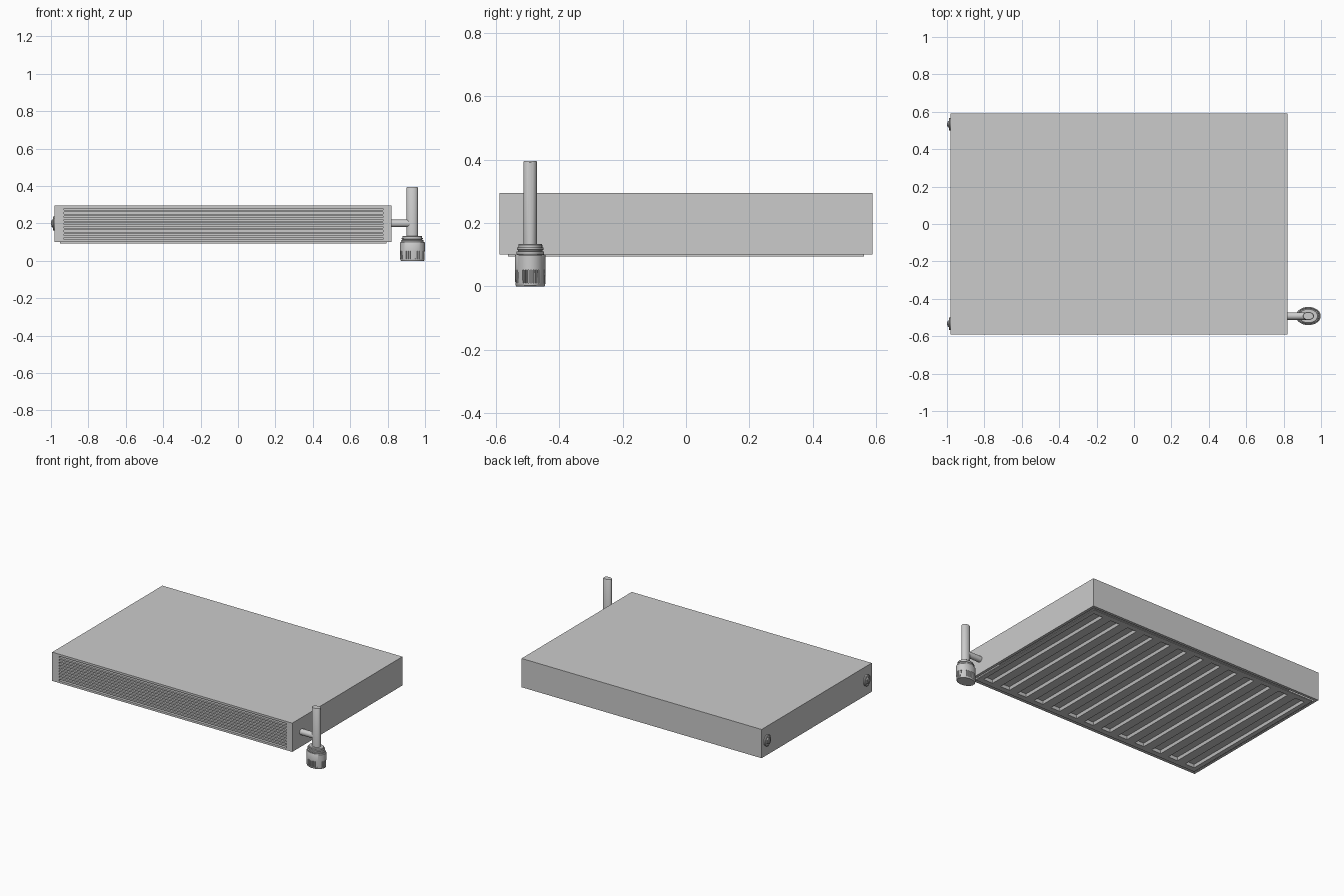
import bpy, bmesh, math
from mathutils import Matrix, Vector

if "Cube" in bpy.data.objects:
    bpy.data.objects.remove(bpy.data.objects["Cube"])


def finish(bm, name, smooth=False):
    bmesh.ops.recalc_face_normals(bm, faces=bm.faces)
    me = bpy.data.meshes.new(name)
    bm.to_mesh(me)
    bm.free()
    ob = bpy.data.objects.new(name, me)
    bpy.context.collection.objects.link(ob)
    if smooth:
        bpy.ops.object.select_all(action='DESELECT')
        ob.select_set(True)
        bpy.context.view_layer.objects.active = ob
        bpy.ops.object.shade_smooth_by_angle(angle=math.radians(35))
    return ob


def box(bm, lo, hi):
    lo, hi = Vector(lo), Vector(hi)
    m = Matrix.Translation((lo + hi) / 2) @ Matrix.Diagonal((*(hi - lo), 1))
    return bmesh.ops.create_cube(bm, size=1, matrix=m)


def lathe(profile, n, matrix):
    """Closed turned solid from (radius, height) points; returns bmesh and bands of faces."""
    bm = bmesh.new()
    rings = [[bm.verts.new((r * math.cos(2 * math.pi * i / n),
                            r * math.sin(2 * math.pi * i / n), h))
              for i in range(n)] for r, h in profile]
    bands = [[bm.faces.new((a[i], a[(i + 1) % n], b[(i + 1) % n], b[i])) for i in range(n)]
             for a, b in zip(rings, rings[1:])]
    bm.faces.new(rings[0][::-1])
    bm.faces.new(rings[-1])
    bmesh.ops.transform(bm, matrix=matrix, verts=bm.verts)
    return bm, bands


X0, X1, Y, Z0, Z1 = -0.98, 0.82, 0.59, 0.10, 0.295

# Casing: box with a recessed front opening and an open underside behind the panel
bm = bmesh.new()
box(bm, (X0, -Y, Z0), (X1, Y, Z1))
bm.normal_update()
front = min(bm.faces, key=lambda f: f.calc_center_median().y)
bottom = min(bm.faces, key=lambda f: f.calc_center_median().z)
bmesh.ops.inset_region(bm, faces=[bottom], thickness=0.027)
bmesh.ops.delete(bm, geom=[bottom], context='FACES')
bmesh.ops.inset_region(bm, faces=[front], thickness=0.02)
for v in front.verts:
    v.co.x = -0.93 if v.co.x < 0 else 0.775
bmesh.ops.inset_region(bm, faces=[front], thickness=0.0, depth=0.0)
for v in front.verts:
    v.co.y += 0.02
finish(bm, "casing")

# Grille slats across the front opening
bm = bmesh.new()
slats = 8
for i in range(slats):
    z = 0.1305 + i * 0.0193
    box(bm, (-0.93, -Y, z - 0.0055), (0.775, -Y + 0.02, z + 0.0055))
finish(bm, "grille_slats")

# Heating panel underneath, with pressed grooves
bm = bmesh.new()
grooves, px0, px1, py = 13, -0.953, 0.793, 0.563
pitch = (px1 - px0) / grooves
xs = [px0]
for i in range(grooves):
    c = px0 + pitch * (i + 0.5)
    xs += [c - 0.036, c + 0.036]
xs.append(px1)
ys = [-py, -0.525, 0.525, py]
grid = [[bm.verts.new((x, y, 0.094)) for y in ys] for x in xs]
pressed = []
for i in range(len(xs) - 1):
    for j in range(3):
        f = bm.faces.new((grid[i][j], grid[i][j + 1], grid[i + 1][j + 1], grid[i + 1][j]))
        if j == 1 and i % 2 == 1:
            pressed.append(f)
bm.normal_update()
bmesh.ops.inset_individual(bm, faces=pressed, thickness=0.010, depth=-0.018)
rim = [e for e in bm.edges if e.is_boundary]
ext = bmesh.ops.extrude_edge_only(bm, edges=rim)
for v in ext['geom']:
    if isinstance(v, bmesh.types.BMVert):
        v.co.z = Z0 + 0.001
finish(bm, "grooved_panel")

# Valve: riser pipe, side pipe, collar and ribbed grip (oval in plan)
VX, VY = 0.932, -0.492
oval = Matrix.Translation((VX, VY, 0)) @ Matrix.Diagonal((1, 0.73, 1, 1))
bm, _ = lathe([(0.030, 0.12), (0.030, 0.392), (0.027, 0.396)], 32, oval)
finish(bm, "riser_pipe", True)

side = Matrix.Translation((X1 - 0.005, VY, 0.2)) @ Matrix.Rotation(math.pi / 2, 4, 'Y')
bm, _ = lathe([(0.020, 0), (0.020, 0.115)], 24, side)
finish(bm, "side_pipe", True)

bm, _ = lathe([(0.052, 0.09), (0.060, 0.104), (0.060, 0.110), (0.053, 0.111), (0.053, 0.115),
               (0.058, 0.116), (0.058, 0.122), (0.052, 0.123), (0.052, 0.131),
               (0.049, 0.134)], 48, oval)
finish(bm, "valve_collar", True)

n = 72
bm, bands = lathe([(0.061, 0.0), (0.064, 0.003), (0.065, 0.010), (0.0665, 0.052),
                   (0.0665, 0.097), (0.063, 0.101)], n, oval)
bm.normal_update()
ribs = [f for i, f in enumerate(bands[2]) if i % 2 == 0 and i % 18 not in (8, 10)]
bmesh.ops.inset_individual(bm, faces=ribs, thickness=0.0003, depth=-0.006)
finish(bm, "valve_grip", True)

# End plugs on the far side: flanged disc, hex head and centre boss
for s, tag in ((-1, "front"), (1, "back")):
    m = (Matrix.Translation((X0, s * 0.533, 0.2)) @ Matrix.Diagonal((1, 0.88, 1, 1))
         @ Matrix.Rotation(-math.pi / 2, 4, 'Y'))
    bm, _ = lathe([(0.038, -0.002), (0.038, 0.007), (0.034, 0.010), (0.027, 0.010),
                   (0.025, 0.006), (0.012, 0.006)], 32, m)
    finish(bm, tag + "_plug_flange", True)
    bm, _ = lathe([(0.022, 0.0), (0.022, 0.014), (0.019, 0.016)], 6, m)
    finish(bm, tag + "_plug_hex")
    bm, _ = lathe([(0.010, 0.01), (0.010, 0.018), (0.008, 0.0195)], 16, m)
    finish(bm, tag + "_plug_boss", True)
